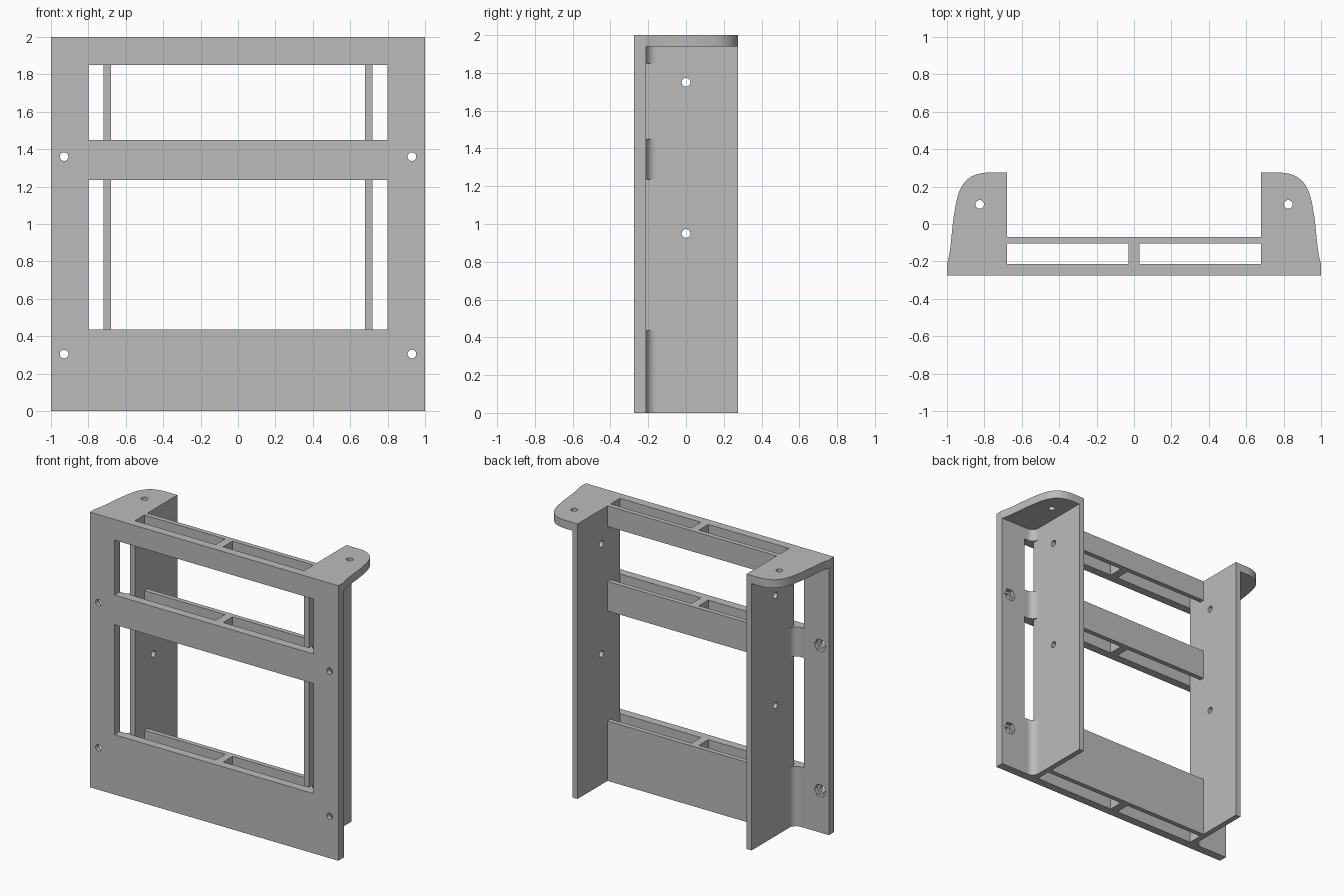
import bpy
import bmesh
from math import pi, cos, sin
from mathutils import Vector
from mathutils.geometry import interpolate_bezier

cube = bpy.data.objects.get("Cube")
if cube:
    bpy.data.objects.remove(cube, do_unlink=True)

grey = bpy.data.materials.new("plain_grey")
grey.use_nodes = True
colour = (0.5, 0.5, 0.5, 1)
grey.diffuse_color = colour
grey.node_tree.nodes["Principled BSDF"].inputs["Base Color"].default_value = colour

# Main dimensions
FRONT, BACK = -0.275, 0.275
PLATE = -0.213                      # rear of the front plate
RAIL_FRONT, RAIL_BACK = -0.105, -0.07
IN, OUT = 0.68, 0.72                # side wall faces
EAR = 1.94                          # underside of the top ears
BANDS = {"lower": (0, 0.435), "middle": (1.235, 1.45), "upper": (1.85, 2)}
HOLE = 0.023


def prism(name, profile, axis, lo, hi):
    """Extrude a 2D profile along an axis; the profile uses the other two axes in order."""
    bm = bmesh.new()
    verts = []
    for a, b in profile:
        co = [a, b]
        co.insert(axis, lo)
        verts.append(bm.verts.new(co))
    face = bm.faces.new(verts)
    ext = bmesh.ops.extrude_face_region(bm, geom=[face])
    move = Vector((0, 0, 0))
    move[axis] = hi - lo
    bmesh.ops.translate(bm, vec=move, verts=[v for v in ext["geom"] if isinstance(v, bmesh.types.BMVert)])
    bmesh.ops.recalc_face_normals(bm, faces=bm.faces)
    mesh = bpy.data.meshes.new(name)
    bm.to_mesh(mesh)
    bm.free()
    mesh.materials.append(grey)
    obj = bpy.data.objects.new(name, mesh)
    bpy.context.collection.objects.link(obj)
    return obj


def box(name, x, y, z):
    return prism(name, [(x[0], y[0]), (x[1], y[0]), (x[1], y[1]), (x[0], y[1])], 2, *z)


def ring(a, b, radius, sides):
    return [(a + radius * cos(2 * pi * i / sides), b + radius * sin(2 * pi * i / sides))
            for i in range(sides)]


def cut(obj, cutter):
    """Subtract a cutter, then discard it."""
    mod = obj.modifiers.new("cut", "BOOLEAN")
    mod.operation = "DIFFERENCE"
    mod.solver = "EXACT"
    mod.object = cutter
    cutter.hide_render = True
    bpy.context.view_layer.update()
    deps = bpy.context.evaluated_depsgraph_get()
    mesh = bpy.data.meshes.new_from_object(obj.evaluated_get(deps))
    obj.modifiers.clear()
    obj.data = mesh
    bpy.data.objects.remove(cutter, do_unlink=True)


def smooth(obj):
    bpy.ops.object.select_all(action="DESELECT")
    obj.select_set(True)
    bpy.context.view_layer.objects.active = obj
    bpy.ops.object.shade_smooth_by_angle(angle=pi / 6)


# Front plate with two wide windows
plate = box("front_plate", (-1, 1), (FRONT, PLATE), (0, 2))
for below, above in (("lower", "middle"), ("middle", "upper")):
    cut(plate, box("window_cutter", (-0.8, 0.8), (-0.4, 0), (BANDS[below][1], BANDS[above][0])))

# Screw holes with hexagonal nut recesses behind
for x in (-0.93, 0.93):
    for z in (0.305, 1.36):
        cut(plate, prism("hole_cutter", ring(x, z, HOLE, 32), 1, -0.4, 0))
        cut(plate, prism("nut_cutter", ring(x, z, 0.047, 6), 1, PLATE - 0.03, 0))
smooth(plate)

# Rear rails and their central dividers
for band, span in BANDS.items():
    box(band + "_rear_rail", (-IN, IN), (RAIL_FRONT, RAIL_BACK), span)
    box(band + "_divider", (-0.03, 0.03), (PLATE, RAIL_FRONT), span)

# Curved outer edge of the ears
edge = interpolate_bezier((1, PLATE), (0.975, -0.14), (0.975, 0), (0.957, 0.08), 12)
edge += interpolate_bezier((0.957, 0.08), (0.937, 0.22), (0.885, BACK), (0.77, BACK), 20)[1:]
ear_profile = [(IN, PLATE)] + [(p[0], p[1]) for p in edge] + [(IN, BACK)]

# Concave corner between plate and wall
R = 0.055
arc = [(OUT + R - R * cos(i * pi / 24), PLATE + R - R * sin(i * pi / 24)) for i in range(13)]
fillet_profile = [(OUT, PLATE)] + arc

for side, s in (("left", 1), ("right", -1)):
    # Side wall with two mounting holes
    wall = box(side + "_wall", sorted((s * IN, s * OUT)), (PLATE, BACK), (0, EAR))
    for z in (0.95, 1.75):
        cut(wall, prism("hole_cutter", ring(0, z, HOLE, 32), 0, s * 0.5, s * 0.9))
    smooth(wall)

    # Top ear with one mounting hole
    ear = prism(side + "_ear", [(s * x, y) for x, y in ear_profile], 2, EAR, 2)
    cut(ear, prism("hole_cutter", ring(s * 0.825, 0.105, HOLE, 32), 2, 1.8, 2.1))
    smooth(ear)

    # Fillets beside each solid band
    for band, (lo, hi) in BANDS.items():
        smooth(prism(f"{side}_{band}_fillet", [(s * x, y) for x, y in fillet_profile],
                     2, lo, min(hi, EAR)))
